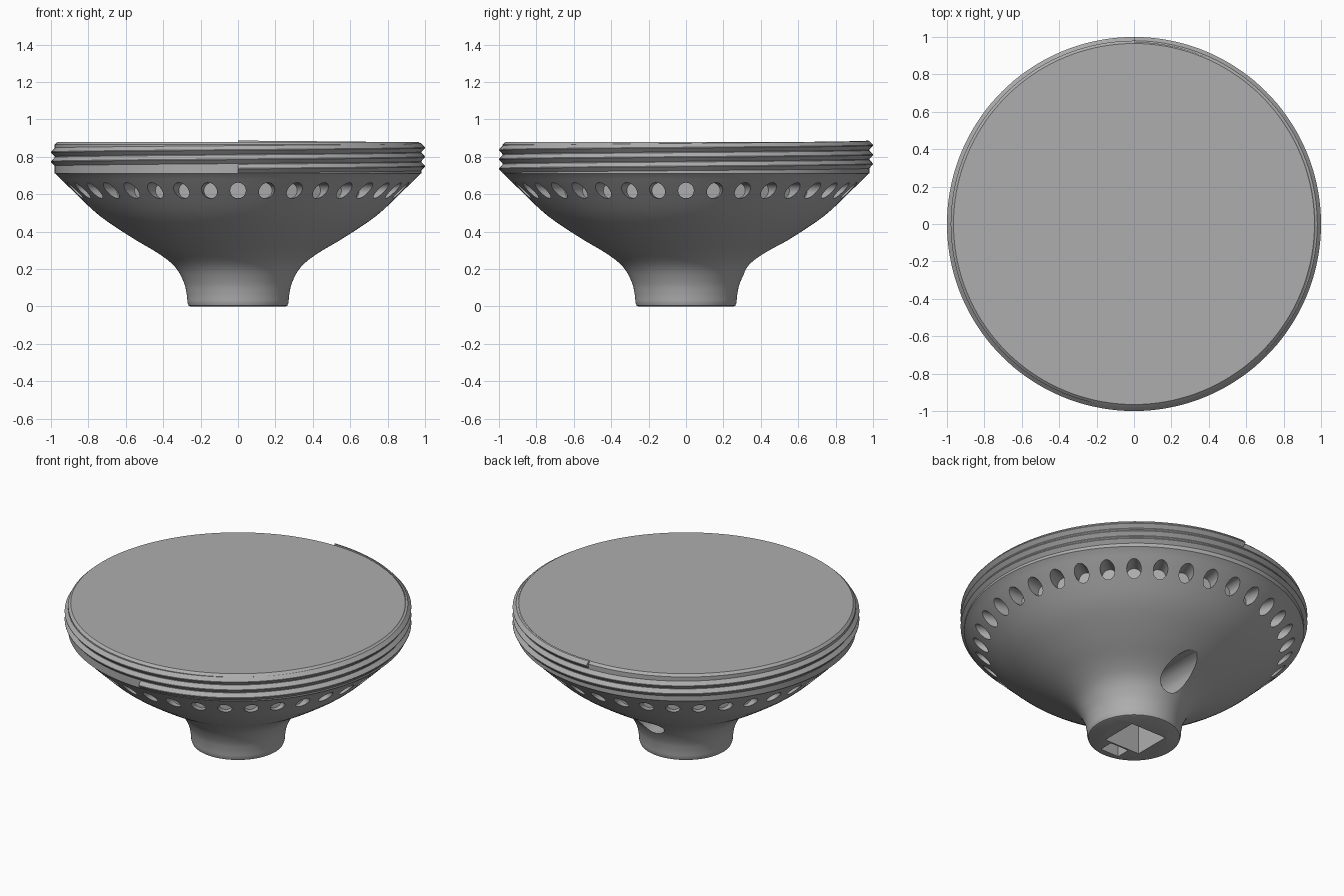
import bpy, bmesh, math
from mathutils import Matrix, Vector

cube = bpy.data.objects.get("Cube")
if cube:
    bpy.data.objects.remove(cube)

grey = bpy.data.materials.new("mid_grey")
grey.use_nodes = True
COLOR = (0.42, 0.42, 0.42, 1)
grey.diffuse_color = COLOR
grey.node_tree.nodes["Principled BSDF"].inputs["Base Color"].default_value = COLOR


def make_object(name, bm):
    bmesh.ops.recalc_face_normals(bm, faces=bm.faces)
    mesh = bpy.data.meshes.new(name)
    bm.to_mesh(mesh)
    bm.free()
    obj = bpy.data.objects.new(name, mesh)
    bpy.context.collection.objects.link(obj)
    mesh.materials.append(grey)
    return obj


def activate(obj):
    bpy.ops.object.select_all(action="DESELECT")
    obj.select_set(True)
    bpy.context.view_layer.objects.active = obj


def sweep(sections, closed):
    """Skin a list of equal point loops; closed joins the last to the first."""
    bm = bmesh.new()
    rings = [[bm.verts.new(p) for p in s] for s in sections]
    n = len(rings[0])
    for a, b in zip(rings, rings[1:] + rings[:1] if closed else rings[1:]):
        for i in range(n if not closed else n - 1):
            j = (i + 1) % n
            bm.faces.new((a[i], a[j], b[j], b[i]))
    ends = [[r[0] for r in rings], [r[-1] for r in rings]] if closed else [rings[0], rings[-1]]
    for loop in ends:
        bm.faces.new(loop)
    return bm


def polar(r, angle, z):
    return (r * math.cos(angle), r * math.sin(angle), z)


def smooth_curve(pts, steps=4):
    """Catmull-Rom through the points."""
    pts = [Vector(p) for p in pts]
    ext = [2 * pts[0] - pts[1]] + pts + [2 * pts[-1] - pts[-2]]
    out = []
    for a, b, c, d in zip(ext, ext[1:], ext[2:], ext[3:]):
        for k in range(steps):
            t = k / steps
            out.append(0.5 * (2 * b + (c - a) * t + (2 * a - 5 * b + 4 * c - d) * t ** 2
                              + (3 * b - a - 3 * c + d) * t ** 3))
    return out + [pts[-1]]


# Flared body with threaded collar and flat top, turned as one solid
flare = smooth_curve([(0.27, 0.02), (0.275, 0.07), (0.29, 0.13), (0.335, 0.21), (0.42, 0.28),
                      (0.57, 0.37), (0.74, 0.485), (0.88, 0.615), (0.965, 0.7)])
profile = [(0.255, 0), (0.264, 0.004)] + [tuple(p) for p in flare]
profile += [(0.98, 0.712), (0.98, 0.866), (0.965, 0.88)]
SEGMENTS = 144
body = make_object("lamp_body", sweep(
    [[polar(r, math.tau * i / SEGMENTS, z) for r, z in profile] for i in range(SEGMENTS)], True))

# Cutters: ring of blind holes, cable hole at the back, sockets underneath
cut = bmesh.new()
HOLES = 36


def add_rod(radius, inner, outer, z, angle):
    place = (Matrix.Rotation(angle, 4, "Z") @ Matrix.Translation(((inner + outer) / 2, 0, z))
             @ Matrix.Rotation(math.pi / 2, 4, "Y"))
    bmesh.ops.create_cone(cut, cap_ends=True, segments=28, radius1=radius, radius2=radius,
                          depth=outer - inner, matrix=place)


def add_box(center, size):
    bmesh.ops.create_cube(cut, size=1, matrix=Matrix.Translation(center) @ Matrix.Diagonal((*size, 1)))


for i in range(HOLES):
    add_rod(0.042, 0.81, 1.1, 0.62, math.tau * i / HOLES)
add_rod(0.09, 0.16, 0.9, 0.26, math.pi / 2)
add_box((-0.01, 0, 0.05), (0.25, 0.24, 0.3))
add_box((0, -0.175, 0), (0.13, 0.09, 0.2))
cutter = make_object("hole_cutter", cut)
cutter.hide_render = True

activate(body)
mod = body.modifiers.new("holes", "BOOLEAN")
mod.operation = "DIFFERENCE"
mod.solver = "EXACT"
mod.object = cutter
bpy.ops.object.modifier_apply(modifier=mod.name)
bpy.data.objects.remove(cutter)

# Screw thread: triangular ridge climbing two and a half turns
TURNS, PITCH, START = 2.5, 0.05, 0.737
steps = int(TURNS * SEGMENTS)
ridge = []
for i in range(steps + 1):
    a = -math.pi / 2 + math.tau * i / SEGMENTS
    z = START + PITCH * i / SEGMENTS
    ridge.append([polar(r, a, z + h) for r, h in
                  ((0.97, -0.025), (0.98, -0.023), (1, -0.002), (1, 0.002), (0.98, 0.023), (0.97, 0.025))])
thread = make_object("screw_thread", sweep(ridge, False))

for obj in (body, thread):
    activate(obj)
    bpy.ops.object.shade_smooth_by_angle(angle=math.radians(30))
